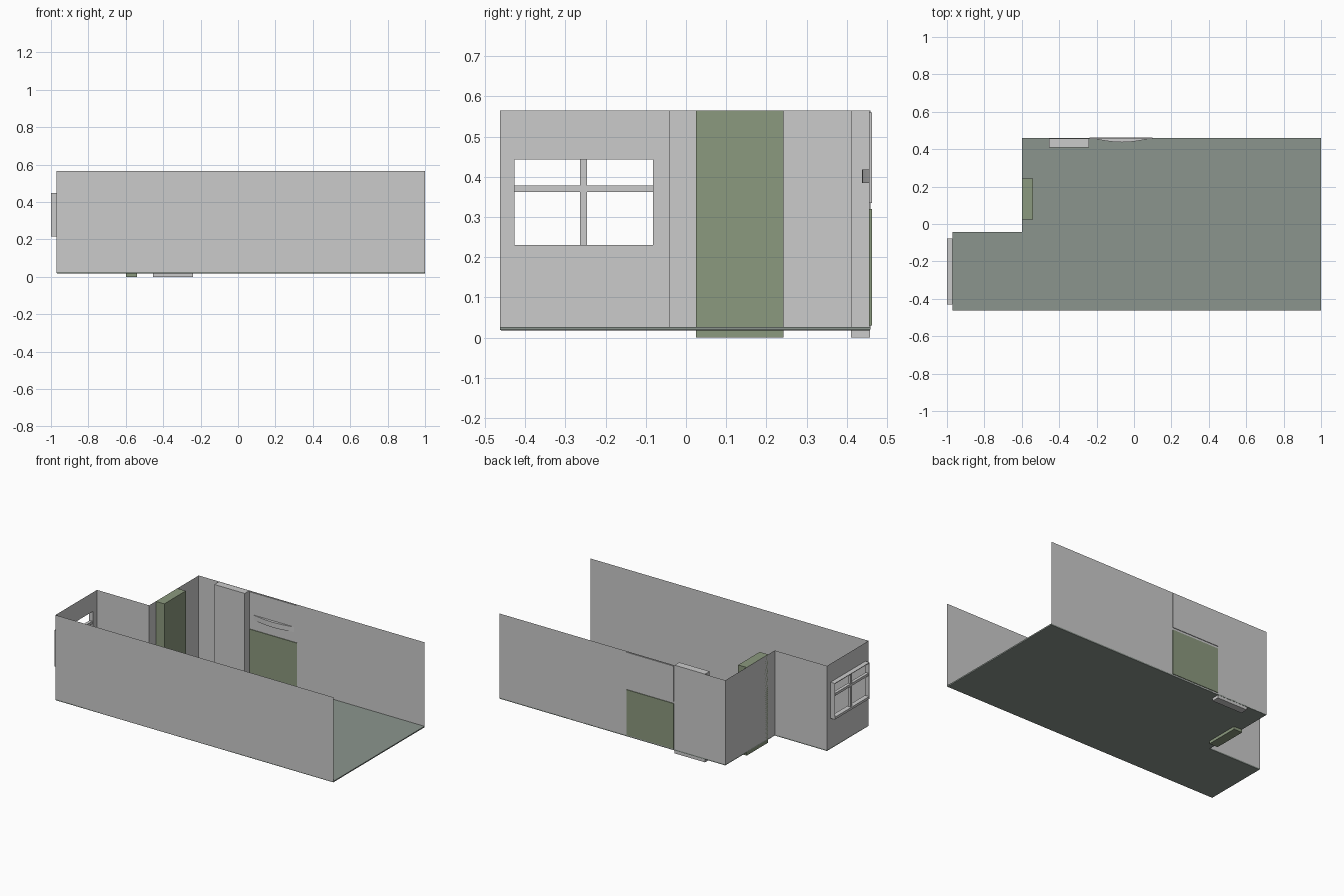
import bpy, bmesh, math

if "Cube" in bpy.data.objects:
    bpy.data.objects.remove(bpy.data.objects["Cube"])

def material(name, rgb):
    m = bpy.data.materials.new(name)
    m.diffuse_color = (*rgb, 1)
    m.use_nodes = True
    m.node_tree.nodes["Principled BSDF"].inputs["Base Color"].default_value = m.diffuse_color
    return m

GREEN = material("sage_green", (0.26, 0.32, 0.21))
FLOOR = material("floor_grey_green", (0.26, 0.30, 0.27))

def finish(name, bm, mat=None):
    me = bpy.data.meshes.new(name)
    bm.to_mesh(me)
    bm.free()
    ob = bpy.data.objects.new(name, me)
    bpy.context.collection.objects.link(ob)
    if mat:
        me.materials.append(mat)
    return ob

def prism(name, outline, z0, z1, mat=None):
    # closed outline extruded upward
    bm = bmesh.new()
    face = bm.faces.new([bm.verts.new((x, y, z0)) for x, y in outline])
    ext = bmesh.ops.extrude_face_region(bm, geom=[face])
    bmesh.ops.translate(bm, vec=(0, 0, z1 - z0),
                        verts=[v for v in ext["geom"] if isinstance(v, bmesh.types.BMVert)])
    bmesh.ops.recalc_face_normals(bm, faces=bm.faces)
    return finish(name, bm, mat)

def box(name, x0, x1, y0, y1, z0, z1, mat=None):
    return prism(name, [(x0, y0), (x1, y0), (x1, y1), (x0, y1)], z0, z1, mat)

def wall(name, path, z0, z1):
    # thin sheet standing along a plan path
    bm = bmesh.new()
    low = [bm.verts.new((x, y, z0)) for x, y in path]
    top = [bm.verts.new((x, y, z1)) for x, y in path]
    for i in range(len(path) - 1):
        bm.faces.new((low[i], low[i + 1], top[i + 1], top[i]))
    return finish(name, bm)

L, R, F, B = -0.97, 1.0, -0.463, 0.459      # room limits
NX, NY = -0.6, -0.042                       # notch corner
Z0, Z1 = 0.022, 0.565                       # wall height

# L-shaped floor slab with a small chamfer underneath
floor = prism("floor", [(L, F), (R, F), (R, B), (NX, B), (NX, NY), (L, NY)], 0.018, 0.027, FLOOR)
bm = bmesh.new()
bm.from_mesh(floor.data)
edges = [e for e in bm.edges if all(v.co.z < 0.02 for v in e.verts)]
bmesh.ops.bevel(bm, geom=edges, offset=0.004, segments=2, affect='EDGES', profile=0.5)
bm.to_mesh(floor.data)
bm.free()

# Walls, open at the right end
wall("front_wall", [(L, F), (R, F)], Z0, Z1)
wall("notch_and_back_walls", [(R, B), (NX, B), (NX, NY), (L, NY)], Z0, Z1)

# Left wall around the window opening
wy0, wy1, wz0, wz1 = -0.43, -0.078, 0.215, 0.447
for name, y0, y1, z0, z1 in [("below", F, NY, Z0, wz0), ("above", F, NY, wz1, Z1),
                             ("front", F, wy0, wz0, wz1), ("back", wy1, NY, wz0, wz1)]:
    wall("window_wall_" + name, [(L, y1), (L, y0)], z0, z1)

# Window frame and glazing bars
t = 0.004
box("window_sill", -1.0, L, wy0, wy1, wz0, 0.23)
box("window_head", -1.0, L, wy0, wy1, wz1 - t, wz1)
box("window_jamb_front", -1.0, L, wy0, wy0 + t, 0.23, wz1 - t)
box("window_jamb_back", -1.0, L, wy1 - t, wy1, 0.23, wz1 - t)
box("window_mullion", -0.993, -0.977, -0.263, -0.246, 0.23, wz1 - t)
box("window_transom", -0.995, -0.975, wy0 + t, wy1 - t, 0.362, 0.378)

# Pillars
box("green_pillar", NX, -0.54, 0.025, 0.243, 0, Z1, GREEN)
box("grey_pillar", -0.455, -0.24, 0.41, 0.457, 0, Z1)

# Door panels in the back wall
px0, px1 = -0.237, 0.098
box("upper_panel", px0, px1, 0.455, 0.463, 0.335, 0.56)
box("lower_panel", px0, px1, 0.455, 0.463, 0.03, 0.32, GREEN)

# Bowed shelf on the upper panel
n = 12
xs = [-0.208 + 0.286 * i / n for i in range(n + 1)]
bow = [(x, 0.455 - 0.018 * math.sin(math.pi * i / n)) for i, x in enumerate(xs)]
prism("bowed_shelf", bow, 0.385, 0.418)
